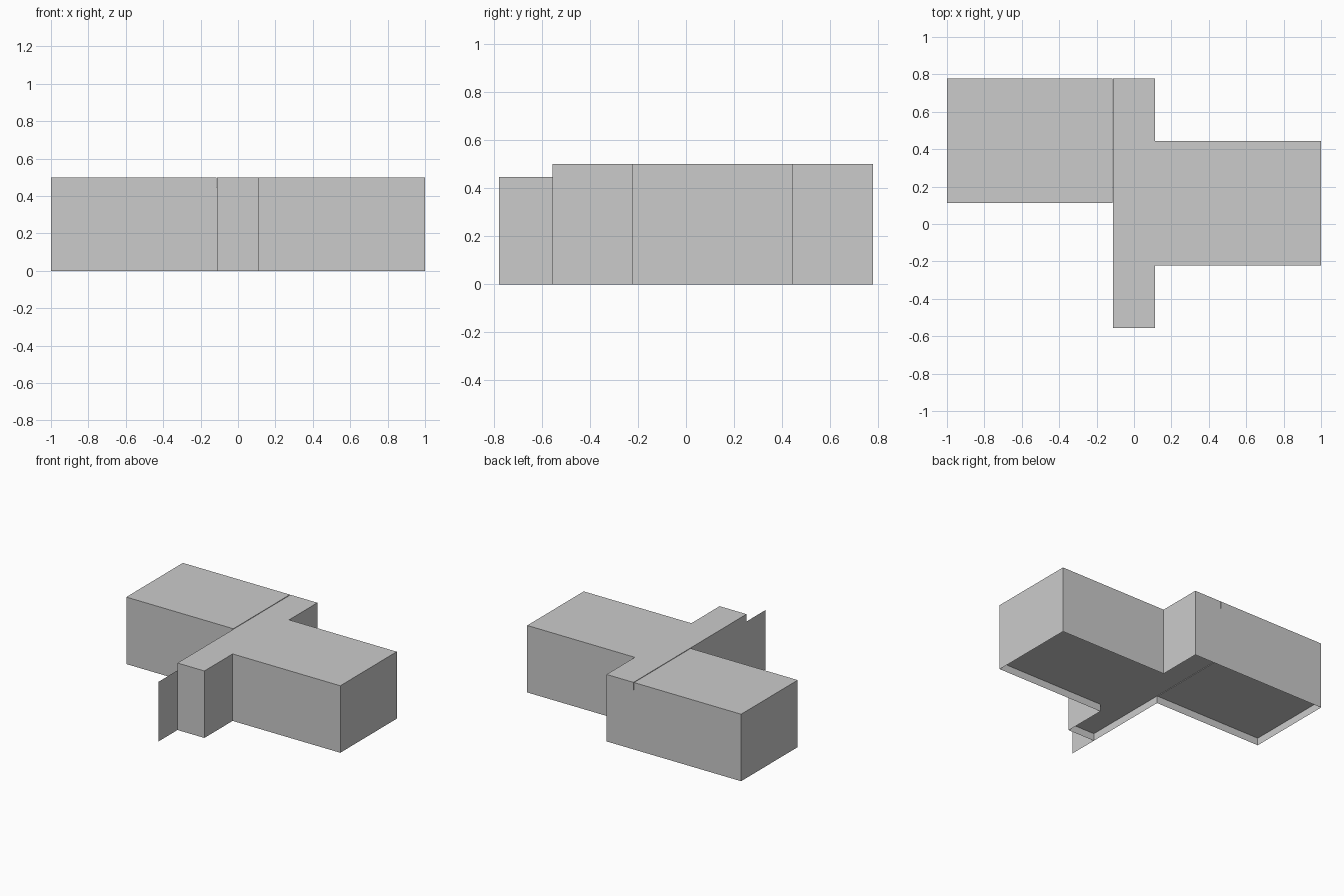
import bpy

if "Cube" in bpy.data.objects:
    bpy.data.objects.remove(bpy.data.objects["Cube"])

ROOF, EAVE, FLOOR = 0.5, 0.445, 0.055
A = 0.111          # half width of the cross bar
G = 0.116          # end of the left wing, leaving a thin roof gap


def mesh_object(name, faces):
    """Object from faces given as corner points, shared corners merged."""
    verts, index, polys = [], {}, []
    for face in faces:
        poly = []
        for p in face:
            if p not in index:
                index[p] = len(verts)
                verts.append(p)
            poly.append(index[p])
        polys.append(poly)
    me = bpy.data.meshes.new(name)
    me.from_pydata(verts, [], polys)
    ob = bpy.data.objects.new(name, me)
    bpy.context.collection.objects.link(ob)
    return ob


def wall(a, b, z0, z1):
    return [(*a, z0), (*b, z0), (*b, z1), (*a, z1)]


def shell(name, outline, inner_edge):
    """Open-bottomed walls and roof, plus a raised floor.
    The wall at inner_edge faces the other block and stops at the floor."""
    n = len(outline)
    faces = [[(*p, ROOF) for p in outline]]
    for i in range(n):
        low = FLOOR if i == inner_edge else 0.0
        faces.append(wall(outline[i], outline[(i + 1) % n], low, ROOF))
    mesh_object(name + "_walls_and_roof", faces)
    mesh_object(name + "_floor", [[(*p, FLOOR) for p in reversed(outline)]])


# Cross bar with the right wing (counter-clockwise outline)
shell("main_block", [
    (-A, 0.111), (-A, -0.555), (A, -0.555), (A, -0.222), (1, -0.222),
    (1, 0.444), (A, 0.444), (A, 0.778), (-A, 0.778)], 8)

# Left wing
shell("left_wing", [(-1, 0.111), (-G, 0.111), (-G, 0.778), (-1, 0.778)], 1)

# Narrow wall pieces closing the joint below the eave
mesh_object("joint_back_wall", [wall((-A, 0.778), (-G, 0.778), 0, EAVE)])
mesh_object("joint_front_wall", [wall((-G, 0.111), (-A, 0.111), 0, EAVE)])

# Free-standing wall panel projecting at the front
mesh_object("front_fin", [wall((-A, -0.778), (-A, -0.555), 0, EAVE)])
